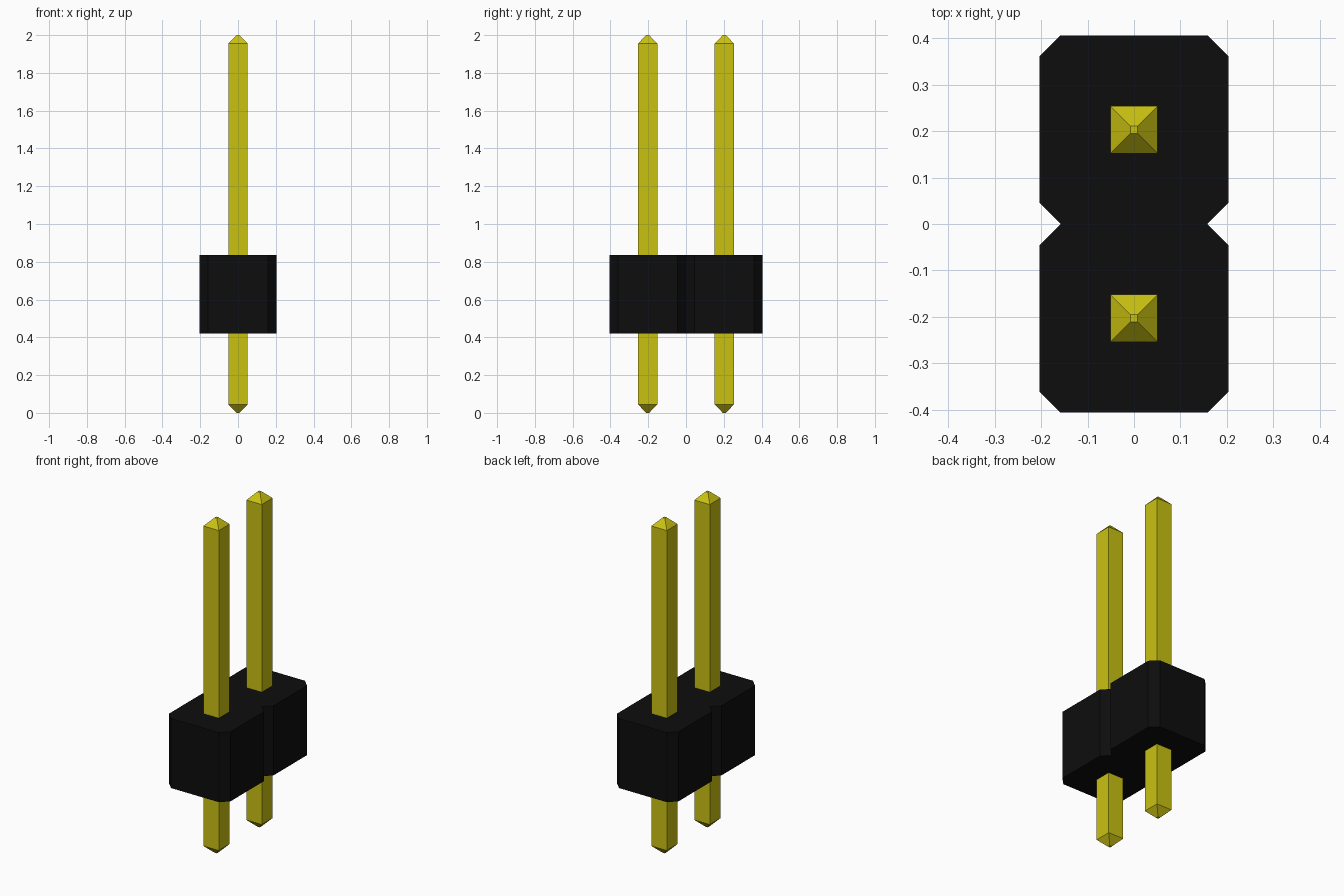
import bpy
import bmesh

cube = bpy.data.objects.get("Cube")
if cube:
    bpy.data.objects.remove(cube, do_unlink=True)

PITCH = 0.406      # distance between pins
HALF = PITCH / 2   # half width of one housing cell
CUT = 0.045        # corner chamfer of a cell


def make_material(name, rgb):
    mat = bpy.data.materials.new(name)
    mat.use_nodes = True
    color = (*rgb, 1.0)
    mat.diffuse_color = color
    mat.node_tree.nodes["Principled BSDF"].inputs["Base Color"].default_value = color
    return mat


def loft(name, rings, mat):
    """Skin a stack of (outline, z) rings and cap both ends."""
    bm = bmesh.new()
    loops = [[bm.verts.new((x, y, z)) for x, y in outline] for outline, z in rings]
    for low, high in zip(loops, loops[1:]):
        n = len(low)
        for i in range(n):
            j = (i + 1) % n
            bm.faces.new((low[i], low[j], high[j], high[i]))
    bm.faces.new(loops[0][::-1])
    bm.faces.new(loops[-1])
    bmesh.ops.recalc_face_normals(bm, faces=bm.faces)
    mesh = bpy.data.meshes.new(name)
    bm.to_mesh(mesh)
    bm.free()
    mesh.materials.append(mat)
    obj = bpy.data.objects.new(name, mesh)
    bpy.context.collection.objects.link(obj)
    return obj


def square(half, y):
    return [(-half, y - half), (half, y - half), (half, y + half), (-half, y + half)]


black = make_material("black plastic", (0.004, 0.004, 0.004))
gold = make_material("yellow metal", (0.59, 0.54, 0.006))

# Housing: two chamfered cells joined at a notched waist
inner = HALF - CUT
right_side = [(inner, -PITCH), (HALF, -PITCH + CUT), (HALF, -CUT), (inner, 0),
              (HALF, CUT), (HALF, PITCH - CUT), (inner, PITCH)]
outline = right_side + [(-x, y) for x, y in reversed(right_side)]
loft("housing", [(outline, 0.42), (outline, 0.835)], black)

# Pins: square bars with blunt pyramid tips at both ends
SHAFT, TIP, TIP_HEIGHT = 0.051, 0.008, 0.045
for name, y in (("front_pin", -HALF), ("back_pin", HALF)):
    loft(name, [(square(TIP, y), 0), (square(SHAFT, y), TIP_HEIGHT),
                (square(SHAFT, y), 2 - TIP_HEIGHT), (square(TIP, y), 2)], gold)
